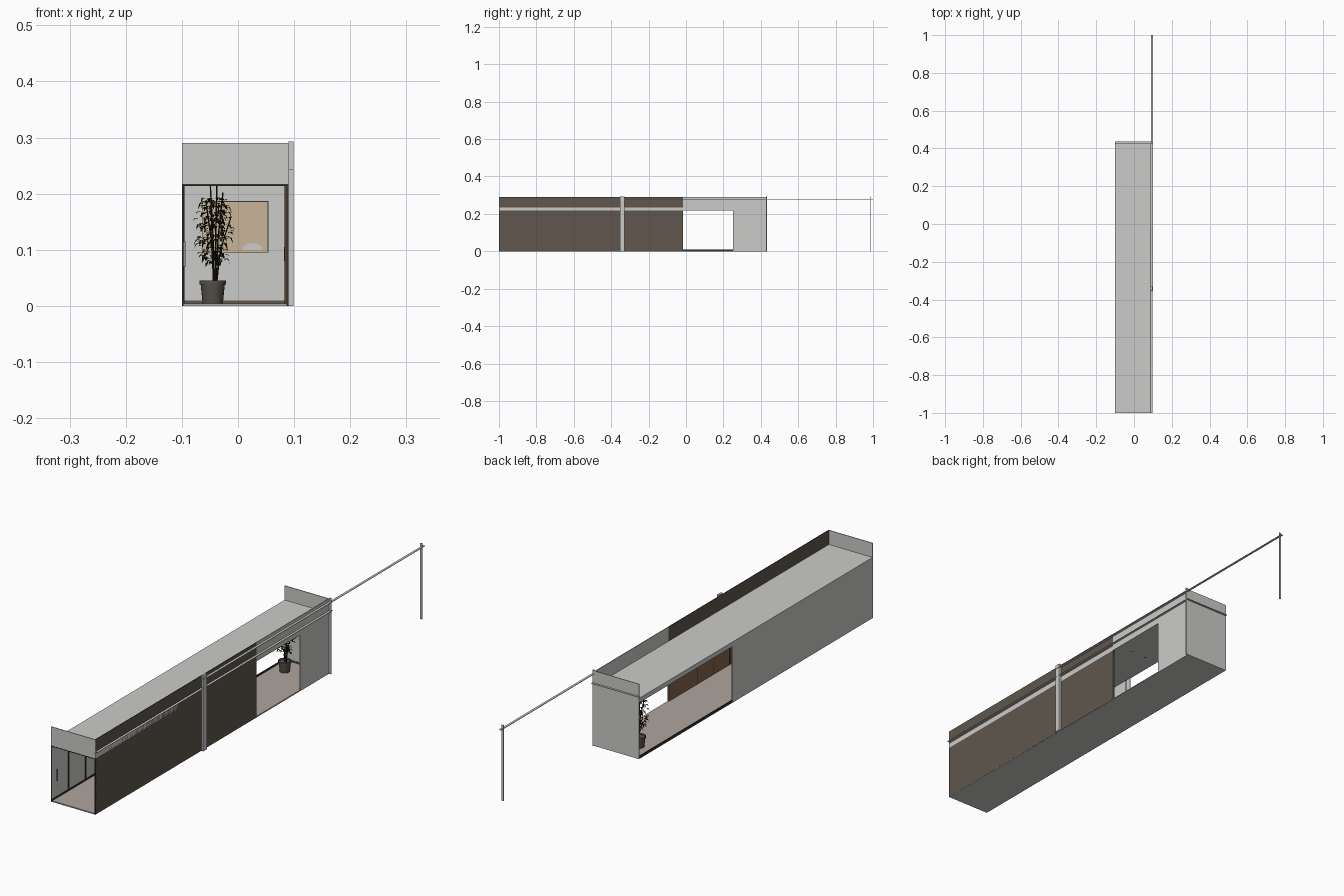
import bpy, bmesh, math, random
from mathutils import Vector

if "Cube" in bpy.data.objects:
    bpy.data.objects.remove(bpy.data.objects["Cube"])

random.seed(4)


def mat(name, r, g, b):
    m = bpy.data.materials.new(name)
    m.diffuse_color = (r, g, b, 1)
    m.use_nodes = True
    m.node_tree.nodes["Principled BSDF"].inputs["Base Color"].default_value = m.diffuse_color
    return m


GREY = mat("light grey", 0.60, 0.60, 0.585)
BROWN = mat("dark brown", 0.115, 0.094, 0.075)
WOOD = mat("wood", 0.23, 0.13, 0.07)
FLOOR = mat("warm floor", 0.42, 0.375, 0.345)
FRAME = mat("dark frame", 0.04, 0.034, 0.03)
BEIGE = mat("beige", 0.58, 0.46, 0.32)
POT = mat("pot", 0.09, 0.08, 0.065)
LEAF = mat("dark leaf", 0.012, 0.013, 0.005)
STEEL = mat("steel", 0.28, 0.28, 0.28)


def finish(name, bm, m):
    me = bpy.data.meshes.new(name)
    bm.to_mesh(me)
    bm.free()
    me.materials.append(m)
    ob = bpy.data.objects.new(name, me)
    bpy.context.collection.objects.link(ob)
    return ob


def boxes(name, m, spans):
    """One object made of boxes, each given as x0, x1, y0, y1, z0, z1."""
    bm = bmesh.new()
    for x0, x1, y0, y1, z0, z1 in spans:
        vs = bmesh.ops.create_cube(bm, size=1)["verts"]
        for v in vs:
            v.co = ((x0 + x1) / 2 + v.co.x * (x1 - x0),
                    (y0 + y1) / 2 + v.co.y * (y1 - y0),
                    (z0 + z1) / 2 + v.co.z * (z1 - z0))
    return finish(name, bm, m)


L, R, F, B, T = -0.1, 0.09, -1.0, 0.43, 0.29   # shell limits
CEIL, ROOF, t = 0.217, 0.235, 0.003
DOOR0, DOOR1, GAP = -0.017, 0.25, -0.14        # right doorway, left opening start

# Shell
boxes("base", GREY, [(L, R, F, B, 0, 0.002)])
boxes("floor", FLOOR, [(L + 0.001, R - 0.001, F + 0.001, B - t, 0.002, 0.004)])
boxes("roof", GREY, [(L, R, F, B, CEIL, ROOF)])
boxes("end_walls", GREY, [(L, R, F, F + t, CEIL - 0.002, T), (L, R, B - t, B, 0, T)])
boxes("left_wall", GREY, [(L, L + t, F, GAP, 0, ROOF)])
boxes("right_wall", GREY, [(R - t, R, DOOR1, B, 0, T), (R - t, R, DOOR0, DOOR1, CEIL, T)])
boxes("right_cladding", BROWN, [(R - t, R, F, DOOR0, 0, T)])

# Inside wall panels with dark joints
boxes("wood_panels", WOOD, [(R - 0.006, R - t, F + 0.004, DOOR0, 0.004, CEIL)])
joints = [DOOR0 - 0.17 - 0.1 * i for i in range(9)]
boxes("wood_joints", FRAME, [(R - 0.007, R - 0.006, y - 0.003, y, 0.004, CEIL) for y in joints])
boxes("left_mullions", FRAME, [(L + t, L + 0.005, F + 0.1 + 0.105 * i, F + 0.106 + 0.105 * i, 0.004, CEIL)
                               for i in range(8)])

# Dark frames and skirting
boxes("front_frame", FRAME, [(L, L + 0.003, F - 0.0005, F + 0.006, 0, CEIL),
                             (R - 0.004, R, F - 0.0005, F + 0.006, 0, CEIL),
                             (L, R, F - 0.0005, F + 0.006, CEIL - 0.003, CEIL)])
boxes("skirting", BROWN, [(L + t, R - t, B - 0.005, B - t, 0.003, 0.01)])
boxes("left_sill", FRAME, [(L, L + 0.004, GAP, B - t, 0.002, 0.01),
                           (L + t, L + 0.005, F, GAP, 0.003, 0.01)])
boxes("handles", STEEL, [(L + 0.003, L + 0.006, F + 0.03, F + 0.033, 0.07, 0.115),
                         (R - 0.008, R - 0.004, F + 0.03, F + 0.033, 0.08, 0.105)])

# Wall picture with a dark edge
boxes("picture_edge", FRAME, [(-0.064, 0.054, B - 0.005, B - t, 0.095, 0.187)])
boxes("picture", BEIGE, [(-0.063, 0.0525, B - 0.006, B - 0.005, 0.0945, 0.185)])
bm = bmesh.new()
arc = [(0.026 + 0.018 * math.cos(a), B - 0.0065, 0.1 + 0.012 * math.sin(a))
       for a in [math.pi * i / 8 for i in range(9)]]
bm.faces.new([bm.verts.new(p) for p in arc])
finish("picture_motif", bm, GREY)

# Ceiling lights
bm = bmesh.new()
for i in range(6):
    for x in (-0.04, 0.03):
        r = bmesh.ops.create_circle(bm, cap_ends=True, segments=10, radius=0.004)
        bmesh.ops.translate(bm, verts=r["verts"], vec=(x, -0.9 + 0.23 * i, CEIL - 0.001))
finish("ceiling_lights", bm, FRAME)

# Flat ledge on the right and rear, upper track, and posts
boxes("ledge", GREY, [(R, 0.099, F, B + 0.008, 0.242, 0.2435), (L, R, B, B + 0.008, 0.242, 0.2435)])
boxes("track", GREY, [(R + 0.001, 0.1, -0.355, 1.0, 0.277, 0.279)])
boxes("posts", GREY, [(R, 0.0985, -0.353, -0.33, 0, 0.293),
                      (R, 0.0985, B - 0.003, B + 0.002, 0, 0.293),
                      (R, 0.0985, 0.984, 0.987, 0, 0.293)])

# Plant pot from a turned profile
PX, PY = -0.045, 0.35
prof = [(0, 0.004), (0.018, 0.004), (0.0215, 0.038), (0.0235, 0.038),
        (0.0235, 0.045), (0.021, 0.045), (0.020, 0.04), (0, 0.04)]
bm = bmesh.new()
vs = [bm.verts.new((r, 0, z)) for r, z in prof]
es = [bm.edges.new(p) for p in zip(vs, vs[1:])]
bmesh.ops.spin(bm, geom=vs + es, cent=(0, 0, 0), axis=(0, 0, 1), angle=math.tau, steps=24)
bmesh.ops.remove_doubles(bm, verts=bm.verts, dist=0.0001)
bmesh.ops.recalc_face_normals(bm, faces=bm.faces)
pot = finish("plant_pot", bm, POT)
pot.location = (PX, PY, 0)
bpy.context.view_layer.objects.active = pot
pot.select_set(True)
bpy.ops.object.shade_smooth_by_angle(angle=math.radians(30))

# Stems
cu = bpy.data.curves.new("stems", "CURVE")
cu.dimensions = "3D"
cu.bevel_depth = 0.0013
cu.bevel_resolution = 1
for i in range(6):
    a, h = i * 1.9, 0.11 + 0.014 * i
    lean = 0.026 - 0.004 * i
    s = cu.splines.new("POLY")
    s.points.add(2)
    for p, k in zip(s.points, (0, 0.5, 1)):
        d = 0.003 + lean * k * k
        p.co = (PX + 0.004 + d * math.cos(a), PY + d * math.sin(a), 0.04 + (h + 0.01) * k, 1)
cu.materials.append(LEAF)
bpy.context.collection.objects.link(bpy.data.objects.new("plant_stems", cu))

# Drooping folded leaves
bm = bmesh.new()
for i in range(230):
    z = random.uniform(0.075, 0.192)
    reach = 0.03 * math.sin(math.pi * min(1, (z - 0.055) / 0.165)) ** 0.8
    a = random.uniform(0, math.tau)
    d = reach * random.uniform(0.15, 1)
    out = Vector((math.cos(a), math.sin(a), 0))
    side = Vector((-out.y, out.x, 0)) * random.uniform(0.0025, 0.004)
    base = Vector((PX + 0.002, PY, z)) + out * d
    n = random.uniform(0.011, 0.017)
    mid = base + out * n * 0.5 + Vector((0, 0, 0.002))
    tip = base + out * n * 0.8 - Vector((0, 0, n * random.uniform(0.1, 0.7)))
    b, c, e, f, g = [bm.verts.new(p) for p in
                     (base, mid + side, tip, mid - side, mid - Vector((0, 0, 0.001)))]
    for tri in ((b, c, g), (c, e, g), (e, f, g), (f, b, g)):
        bm.faces.new(tri)
finish("plant_leaves", bm, LEAF)
